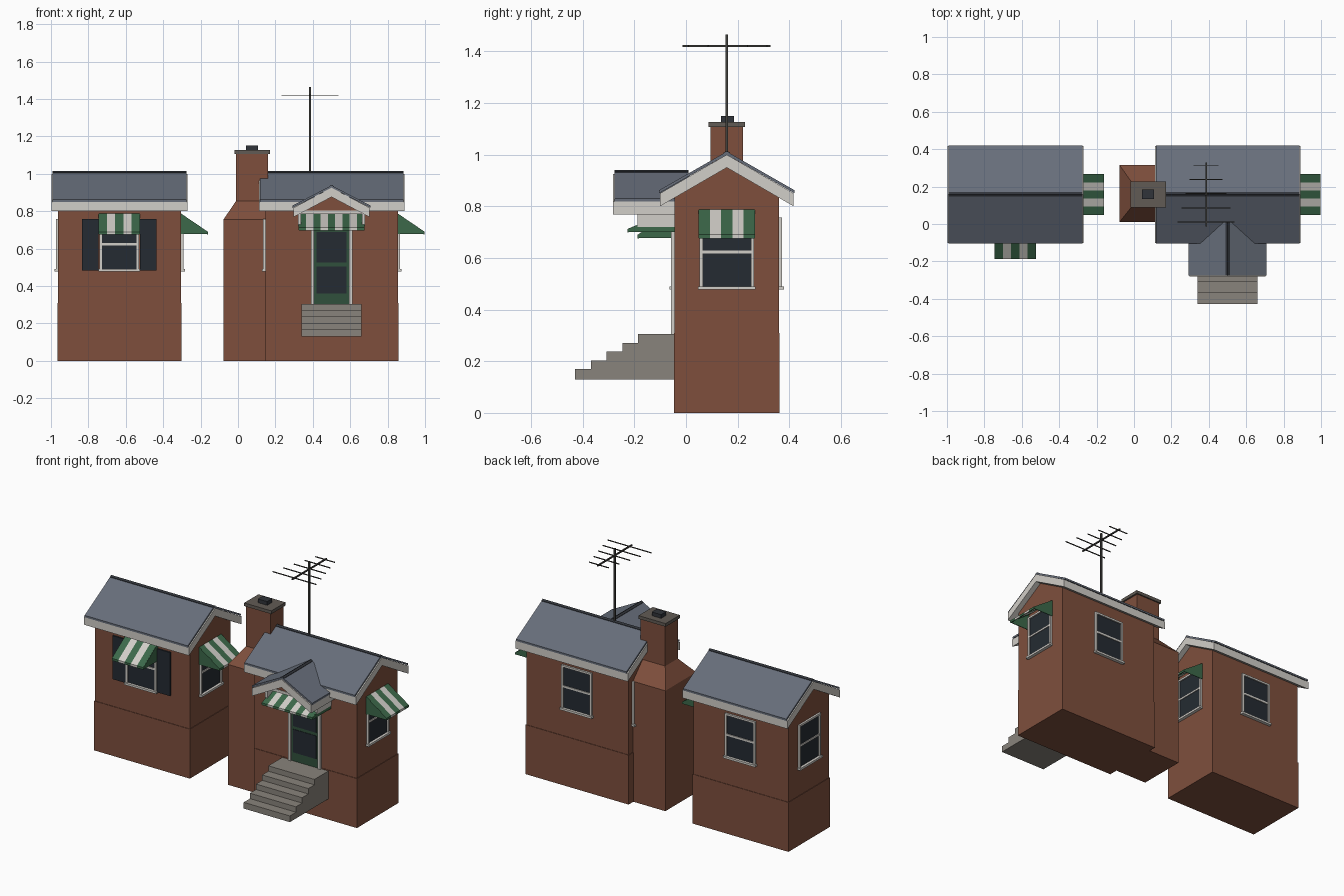
import bpy, bmesh, math
from mathutils import Matrix, Vector

if "Cube" in bpy.data.objects:
    bpy.data.objects.remove(bpy.data.objects["Cube"])


def material(name, r, g, b):
    m = bpy.data.materials.new(name)
    m.use_nodes = True
    m.diffuse_color = (r, g, b, 1)
    m.node_tree.nodes["Principled BSDF"].inputs["Base Color"].default_value = (r, g, b, 1)
    return m


BRICK = material("brick", .21, .078, .046)
SLATE = material("slate", .135, .155, .195)
WHITE = material("white_trim", .64, .62, .58)
GLASS = material("dark_glass", .018, .024, .032)
GREEN = material("awning_green", .045, .14, .068)
DOOR = material("door_green", .03, .08, .045)
STONE = material("step_concrete", .25, .23, .20)
CAP = material("chimney_cap", .12, .105, .09)
METAL = material("dark_metal", .055, .053, .048)
RIDGE = material("dark_ridge", .03, .034, .042)


class Part:
    """Collects boxes and prisms into one object, one material slot per colour."""

    def __init__(self, name, matrix=Matrix()):
        self.name, self.matrix = name, matrix
        self.bm, self.mats = bmesh.new(), []

    def slot(self, mat):
        if mat not in self.mats:
            self.mats.append(mat)
        return self.mats.index(mat)

    def box(self, mat, x0, x1, y0, y1, z0, z1):
        self.prism(mat, [(y0, z0), (y1, z0), (y1, z1), (y0, z1)], x0, x1)

    def prism(self, mat, profile, a0, a1, axis="x"):
        """Sweep a closed profile (across, height) along x or y."""
        rings = []
        for a in (a0, a1):
            rings.append([self.bm.verts.new((a, p, z) if axis == "x" else (p, a, z))
                          for p, z in profile])
        n = len(profile)
        faces = [rings[0], rings[1][::-1]]
        faces += [[rings[0][i], rings[1][i], rings[1][(i + 1) % n], rings[0][(i + 1) % n]]
                  for i in range(n)]
        for f in faces:
            self.bm.faces.new(f).material_index = self.slot(mat)

    def done(self):
        bmesh.ops.recalc_face_normals(self.bm, faces=self.bm.faces)
        mesh = bpy.data.meshes.new(self.name)
        self.bm.to_mesh(mesh)
        self.bm.free()
        for m in self.mats:
            mesh.materials.append(m)
        ob = bpy.data.objects.new(self.name, mesh)
        ob.matrix_world = self.matrix
        bpy.context.collection.objects.link(ob)


def on_wall(x, y, turns):
    """Wall frame: local x runs along the wall, local -y points outward."""
    return Matrix.Translation((x, y, 0)) @ Matrix.Rotation(turns * math.pi / 2, 4, "Z")


def window(name, frame, half=.105):
    p = Part(name, frame)
    z0, z1, w = .49, .757, .012
    p.box(GLASS, -half + w, half - w, -.004, .004, z0, z1 - w)
    for s in (-1, 1):
        x = s * (half - w / 2)
        p.box(WHITE, x - w / 2, x + w / 2, -.012, .004, z0, z1)
    p.box(WHITE, -half + w, half - w, -.012, .004, z1 - w, z1)
    p.box(WHITE, -half + w, half - w, -.009, .004, .617, .629)
    p.box(WHITE, -half - .006, half + .006, -.02, .004, .477, z0)
    p.done()


def awning(name, frame, half=.108, depth=.143, top=.787, tip=.69, stripes=5):
    p = Part(name, frame)
    step, t = 2 * half / stripes, .005
    for i in range(stripes):
        mat = WHITE if i % 2 else GREEN
        x = -half + i * step
        p.prism(mat, [(0, top), (-depth, tip), (-depth, tip - .014),
                      (-depth + t, tip - .014), (-depth + t, tip - t), (0, top - t)], x, x + step)
    for s in (-1, 1):
        x = s * half
        p.prism(GREEN, [(0, top - .001), (-depth, tip - .001), (-depth, tip - .012),
                        (0, tip - .012)], x - .002, x + .002)
    p.done()


def gable_roof(name, c, half, eave, ridge, a0, a1, axis):
    """White chevron with a thin slate covering and a dark ridge strip."""
    def chevron(h, lo, hi, t):
        return [(c - h, lo), (c, hi), (c + h, lo), (c + h, lo - t), (c, hi - t), (c - h, lo - t)]
    p = Part(name + "_trim")
    p.prism(WHITE, chevron(half - .004, eave, ridge, .05), a0, a1, axis)
    p.done()
    p = Part(name + "_slates")
    p.prism(SLATE, chevron(half, eave + .012, ridge + .012, .012), a0 + .006, a1 - .006, axis)
    p.prism(RIDGE, chevron(.012, ridge + .008, ridge + .015, .006), a0 + .006, a1 - .006, axis)
    p.done()


FRONT, BACK, MID = -.044, .36, .158


def house(name, x0, x1, chimney_half=.105):
    cx = (x0 + x1) / 2
    p = Part(name + "_walls")
    p.prism(BRICK, [(FRONT, .3), (BACK, .3), (BACK, .833), (MID, .955), (FRONT, .833)], x0, x1)
    p.box(BRICK, x0 - .003, x1 + .003, FRONT - .003, BACK + .003, 0, .31)
    p.done()
    gable_roof(name + "_roof", MID, .263, .85, 1.0, x0 - .035, x1 + .035, "x")
    window(name + "_back_window", on_wall(cx, BACK, 2))
    window(name + "_right_window", on_wall(x1, MID, 1))
    window(name + "_left_window", on_wall(x0, MID, 3), chimney_half)
    awning(name + "_side_awning", on_wall(x1, MID, 1))


house("west_house", -.962, -.304)
house("east_house", .147, .855, .165)

# Shuttered front window
front = on_wall(-.635, FRONT, 0)
window("front_window", front)
awning("front_awning", front)
p = Part("front_shutters", front)
for s in (-1, 1):
    x = s * .155
    p.box(GLASS, x - .045, x + .045, -.009, .004, .484, .757)
p.done()

# Front door with two glass panels
p = Part("front_door", on_wall(.5, FRONT, 0))
p.box(DOOR, -.095, .095, -.006, .004, .305, .74)
for z0, z1 in ((.36, .505), (.525, .69)):
    p.box(GLASS, -.08, .08, -.009, .004, z0, z1)
for s in (-1, 1):
    x = s * .102
    p.box(WHITE, x - .009, x + .009, -.015, .004, .305, .74)
p.done()
awning("door_awning", on_wall(.5, FRONT, 0), .175, .183, .79, .712, 9)

# Porch gable over the door
gable_roof("porch_roof", .5, .208, .818, .926, -.282, .015, "y")
p = Part("porch_gable")
p.prism(BRICK, [(.335, .8), (.665, .8), (.5, .89)], -.187, FRONT, "y")
p.box(WHITE, .33, .67, -.19, FRONT, .785, .803)
for x in (.328, .672):
    p.box(WHITE, x - .008, x + .008, -.187, FRONT, .72, .8)
p.done()

# Entrance steps
profile = [(FRONT, .13), (FRONT, .305)]
for i in range(5):
    y, z = -.185 - i * .061, .305 - i * .034
    profile += [(y, z), (y, z - .034 if i < 4 else .13)]
p = Part("entrance_steps")
p.prism(STONE, profile, .34, .66)
p.done()

# Chimney with sloped shoulders
p = Part("chimney")
p.box(BRICK, -.078, .148, .01, .316, 0, .755)
low = [p.bm.verts.new(v) for v in ((-.078, .01, .755), (.16, .01, .755),
                                   (.16, .316, .755), (-.078, .316, .755))]
high = [p.bm.verts.new(v) for v in ((-.01, .095, .855), (.16, .095, .855),
                                    (.16, .22, .855), (-.01, .22, .855))]
for i in range(4):
    j = (i + 1) % 4
    p.bm.faces.new((low[i], low[j], high[j], high[i])).material_index = p.slot(BRICK)
p.box(BRICK, -.01, .16, .095, .22, .85, 1.11)
p.box(CAP, -.018, .17, .087, .228, 1.107, 1.127)
p.box(RIDGE, .043, .108, .135, .185, 1.127, 1.15)
p.done()

# Roof aerial: mast, boom and tapering cross rods
p = Part("aerial")
ax, az, r = .385, 1.42, .0025
p.box(METAL, ax - .005, ax + .005, MID - .005, MID + .005, .98, 1.465)
p.box(METAL, ax - .004, ax + .004, -.013, .328, az - .004, az + .004)
for i in range(5):
    y, half = .01 + i * .076, .152 - i * .021
    p.box(METAL, ax - half, ax + half, y - r, y + r, az - r, az + r)
p.done()
